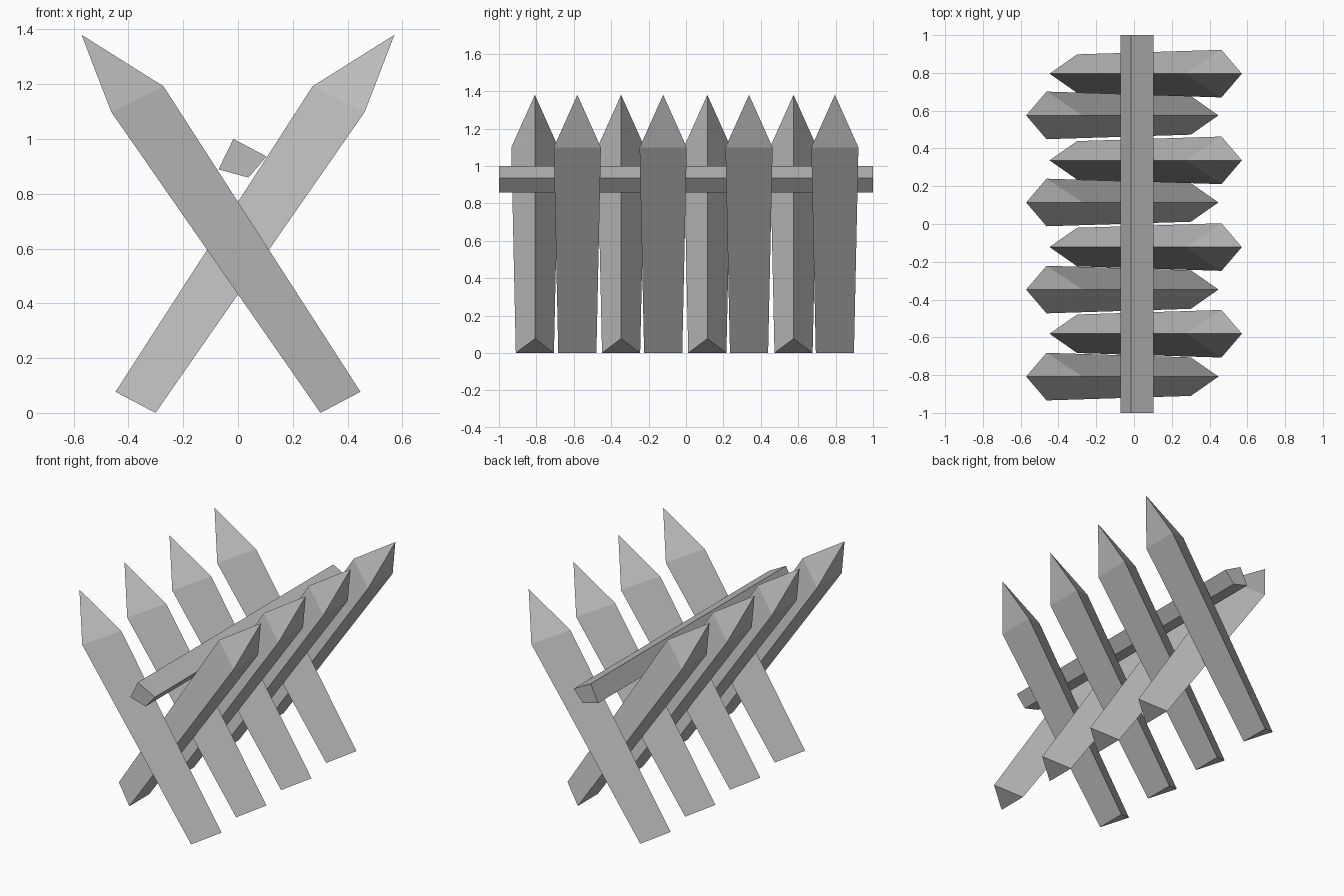
import bpy
import bmesh

if "Cube" in bpy.data.objects:
    bpy.data.objects.remove(bpy.data.objects["Cube"], do_unlink=True)


def flat_material(name, value):
    mat = bpy.data.materials.new(name)
    mat.use_nodes = True
    colour = (value, value, value, 1)
    mat.diffuse_color = colour
    mat.node_tree.nodes["Principled BSDF"].inputs["Base Color"].default_value = colour
    return mat


wood = flat_material("grey wood", 0.5)


def loft(name, rings, tip=None):
    """Skin matching rings of points, ending in a cap or a pointed tip."""
    bm = bmesh.new()
    rows = [[bm.verts.new(p) for p in ring] for ring in rings]
    count = len(rows[0])
    bm.faces.new(rows[0])
    for low, high in zip(rows, rows[1:]):
        for i in range(count):
            j = (i + 1) % count
            bm.faces.new((low[i], low[j], high[j], high[i]))
    if tip:
        apex = bm.verts.new(tip)
        for i in range(count):
            bm.faces.new((rows[-1][i], rows[-1][(i + 1) % count], apex))
    else:
        bm.faces.new(rows[-1])
    bmesh.ops.recalc_face_normals(bm, faces=bm.faces)
    mesh = bpy.data.meshes.new(name)
    bm.to_mesh(mesh)
    bm.free()
    mesh.materials.append(wood)
    obj = bpy.data.objects.new(name, mesh)
    bpy.context.collection.objects.link(obj)
    return obj


def stake(name, side, y):
    """Three-sided tapered stake, leaning towards side, flat face underneath."""
    def ring(ridge, under, half):
        return [(side * ridge[0], y, ridge[1]),
                (side * under[0], y - half, under[1]),
                (side * under[0], y + half, under[1])]
    foot = ring((-0.447, 0.077), (-0.301, 0), 0.102)
    shoulder = ring((0.272, 1.192), (0.463, 1.099), 0.126)
    loft(name, [foot, shoulder], (side * 0.571, y, 1.38))


# Two rows of crossing stakes
for n in range(4):
    stake(f"right_leaning_stake_{n + 1}", -1, -0.808 + 0.461 * n)
    stake(f"left_leaning_stake_{n + 1}", 1, -0.581 + 0.459 * n)

# Ridge beam resting in the crossing
section = [(-0.017, 1.0), (0.104, 0.936), (0.038, 0.859), (-0.071, 0.889)]
loft("ridge_beam", [[(x, y, z) for x, z in section] for y in (-1, 1)])
